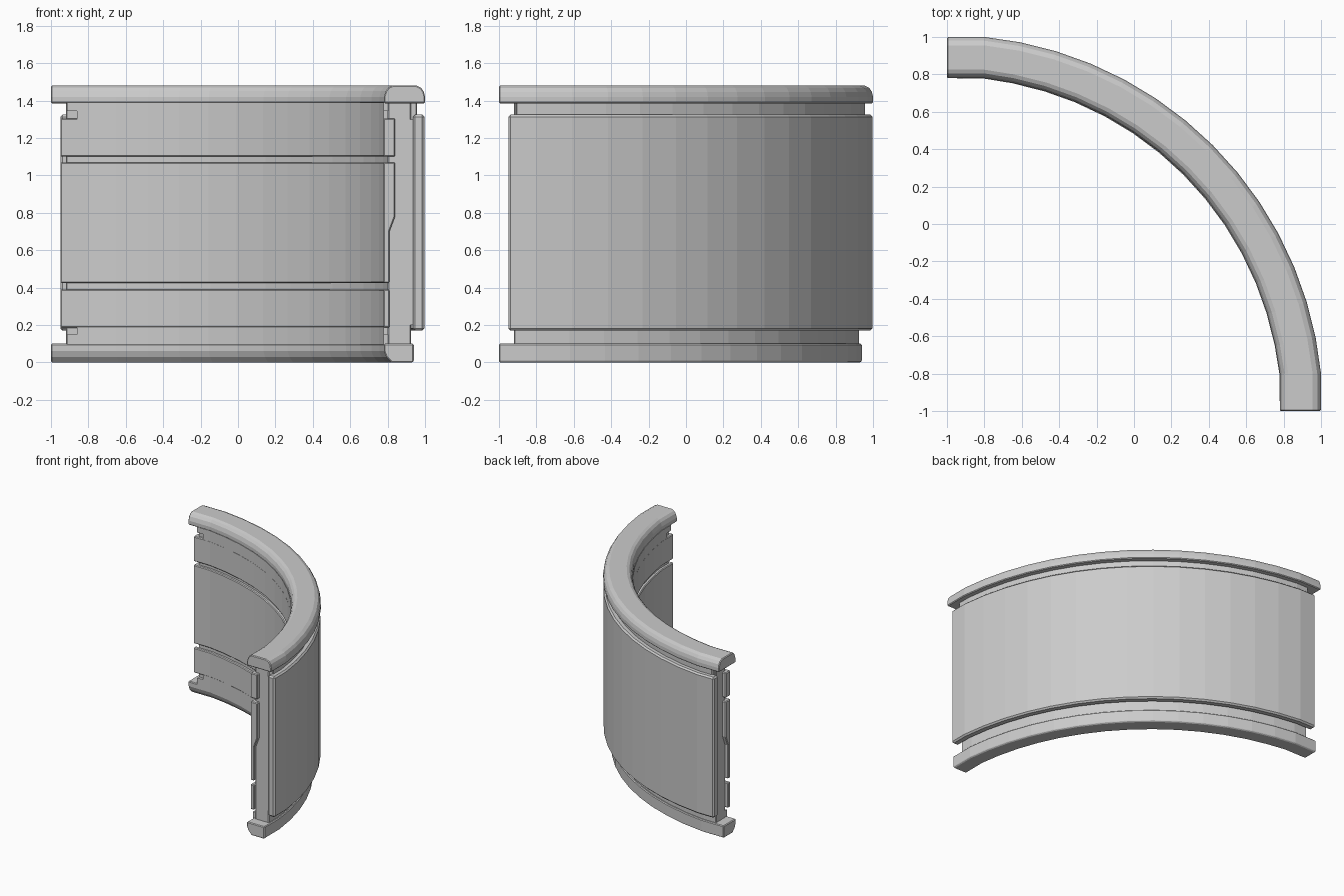
import bpy, bmesh, math

if "Cube" in bpy.data.objects:
    bpy.data.objects.remove(bpy.data.objects["Cube"])

SEG = 16          # facets along the quarter circle
CX = CY = -1.0    # centre of the curve


def plan_point(k, r, inset):
    """Plan position of station k at radius r; both ends run straight."""
    if k > SEG // 2:
        x, y = plan_point(SEG - k, r, inset)
        return y, x
    if k == 0:
        return CX + inset, CY + r
    if k == 1:
        return -0.8, CY + r
    a = math.radians(90 * k / SEG)
    rr = r + 0.01
    return CX + rr * math.sin(a), CY + rr * math.cos(a)


def sweep(name, profile, inset, bevel=0.006, first=0, last=SEG, end=None):
    """Sweep a closed (radius, z) profile along the curve."""
    bm = bmesh.new()
    rings = []
    for k in range(first, last + 1):
        rings.append([bm.verts.new((*plan_point(k, r, inset), z)) for r, z in profile])
    n = len(profile)
    for a, b in zip(rings, rings[1:]):
        for i in range(n):
            j = (i + 1) % n
            bm.faces.new((a[i], a[j], b[j], b[i]))
    bm.faces.new(rings[0])
    bm.faces.new(rings[-1])
    bmesh.ops.recalc_face_normals(bm, faces=bm.faces)
    mesh = bpy.data.meshes.new(name)
    bm.to_mesh(mesh)
    bm.free()
    ob = bpy.data.objects.new(name, mesh)
    bpy.context.collection.objects.link(ob)
    if bevel:
        mod = ob.modifiers.new("bevel", 'BEVEL')
        mod.width = bevel
        mod.segments = 1
        mod.limit_method = 'ANGLE'
        mod.angle_limit = math.radians(50)
    return ob


def box(r0, r1, z0, z1):
    return [(r0, z0), (r1, z0), (r1, z1), (r0, z1)]


# Top and bottom rails
sweep("top_rail", [(1.78, 1.385), (1.78, 1.42), (1.79, 1.452), (1.805, 1.471),
                   (1.825, 1.48), (1.955, 1.48), (1.98, 1.468), (1.994, 1.447),
                   (2.0, 1.42), (2.0, 1.385)], 0.0)
sweep("bottom_rail", [(1.78, 0.1), (1.78, 0.06), (1.792, 0.03), (1.82, 0.0),
                      (1.935, 0.0), (1.94, 0.01), (1.94, 0.1)], 0.0)

# Structural core between the skins
sweep("core", box(1.80, 1.925, 0.08, 1.40), 0.08)
sweep("upper_outer_strip", box(1.85, 1.957, 1.29, 1.395), 0.09)

# Outer skin
sweep("outer_skin", box(1.935, 1.997, 0.17, 1.325), 0.05, 0.012)
sweep("outer_skin_backing", box(1.90, 1.95, 0.20, 1.30), 0.08, 0)

# Inner panels, split by two open seams
sweep("inner_panel_lower", box(1.777, 1.81, 0.185, 0.39), 0.05)
sweep("inner_panel_middle", [(1.777, 0.425), (1.81, 0.425), (1.81, 0.70),
                             (1.84, 0.78), (1.84, 1.07), (1.777, 1.07)], 0.05)
sweep("inner_panel_upper", box(1.777, 1.84, 1.10, 1.305), 0.05)

# Inner strips next to the rails, cut back at the ends to leave notches
sweep("inner_strip_lower", box(1.777, 1.81, 0.095, 0.19), 0.14, 0)
sweep("inner_strip_upper", box(1.777, 1.84, 1.30, 1.39), 0.14, 0)

# Small tabs beside the notches
for label, z0, z1 in (("lower", 0.095, 0.15), ("upper", 1.345, 1.39)):
    sweep("tab_" + label, box(1.777, 1.82, z0, z1), 0.085, 0)
